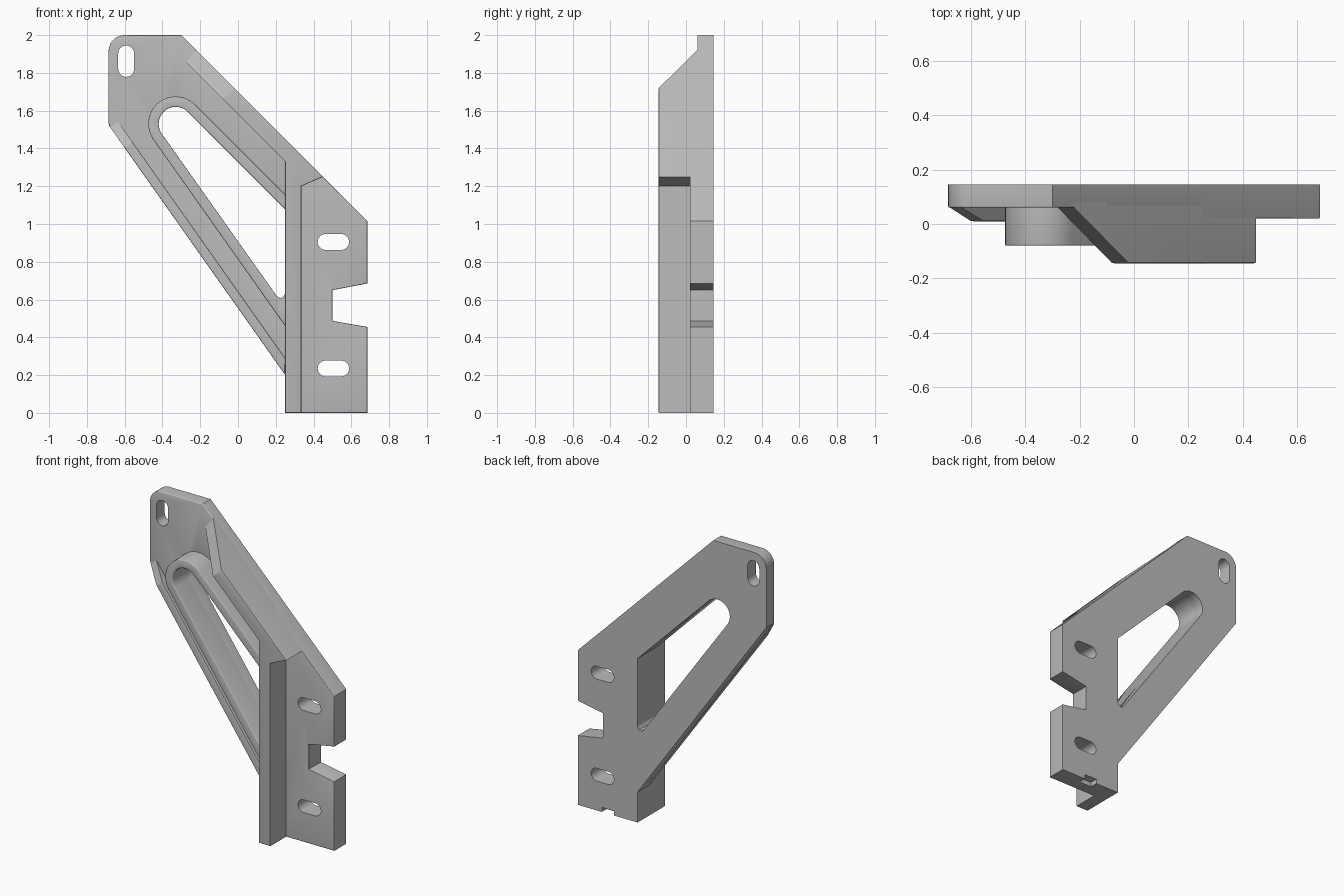
import bpy, bmesh, math
from mathutils import Vector

cube = bpy.data.objects.get("Cube")
if cube:
    bpy.data.objects.remove(cube, do_unlink=True)

grey = bpy.data.materials.new("plain_grey")
grey.use_nodes = True
grey.diffuse_color = (0.5, 0.5, 0.5, 1)
grey.node_tree.nodes["Principled BSDF"].inputs["Base Color"].default_value = (0.5, 0.5, 0.5, 1)


def arc(cx, cz, r, start, end, steps=16):
    """Points on an arc in the XZ plane, angles in degrees."""
    angles = [math.radians(start + (end - start) * i / steps) for i in range(steps + 1)]
    return [(cx + r * math.cos(a), cz + r * math.sin(a)) for a in angles]


def prism(name, outline, front, back, bevel=0.0, back_outline=None):
    """Extrude an XZ outline along Y, with rounded front edges."""
    bm = bmesh.new()
    near = [bm.verts.new((x, front, z)) for x, z in outline]
    far = [bm.verts.new((x, back, z)) for x, z in (back_outline or outline)]
    cap = bm.faces.new(near)
    bm.faces.new(far[::-1])
    for i in range(len(near)):
        j = (i + 1) % len(near)
        bm.faces.new((near[j], near[i], far[i], far[j]))
    bmesh.ops.recalc_face_normals(bm, faces=bm.faces[:])
    if bevel:
        bmesh.ops.bevel(bm, geom=list(cap.edges), offset=bevel, segments=3,
                        profile=0.5, affect='EDGES', clamp_overlap=True)
    mesh = bpy.data.meshes.new(name)
    bm.to_mesh(mesh)
    bm.free()
    mesh.materials.append(grey)
    obj = bpy.data.objects.new(name, mesh)
    bpy.context.collection.objects.link(obj)
    return obj


def select(obj):
    bpy.ops.object.select_all(action='DESELECT')
    obj.select_set(True)
    bpy.context.view_layer.objects.active = obj


def cut(obj, outline, front=-0.5, back=0.5):
    """Subtract a prism from the object."""
    cutter = prism("cutter", outline, front, back)
    mod = obj.modifiers.new("cut", 'BOOLEAN')
    mod.operation, mod.solver, mod.object = 'DIFFERENCE', 'EXACT', cutter
    select(obj)
    bpy.ops.object.modifier_apply(modifier=mod.name)
    bpy.data.objects.remove(cutter, do_unlink=True)


def slot(x, z, half, r, upright=False):
    if upright:
        return arc(x, z + half, r, 0, 180) + arc(x, z - half, r, 180, 360)
    return arc(x + half, z, r, -90, 90) + arc(x - half, z, r, 90, 270)


# Shared dimensions
BACK = 0.145
POST_X = 0.25
CX, CZ = -0.33, 1.53
LOW = math.degrees(math.atan2(-0.577, -0.816)) + 360


def window_edge(r):
    """Rounded end of the window between its two sloping sides."""
    pts = arc(CX, CZ, r, 45, LOW, 24)
    top_z = pts[0][1] + pts[0][0] - POST_X
    low_z = pts[-1][1] - (POST_X - pts[-1][0]) * 1.414
    return [(POST_X, top_z)] + pts, low_z


inner, _ = window_edge(0.09)
inner += [(0.205, 0.619), (0.221, 0.608), (0.238, 0.611), (POST_X, 0.63)]
outer, outer_low = window_edge(0.145)
outer.append((POST_X, outer_low))

# Thin triangular panel, open towards the post
panel = prism("panel", [(POST_X, 0.2), (-0.685, 1.53)] + arc(-0.6, 1.915, 0.085, 180, 90, 10)
              + [(-0.3, 2.0), (POST_X, 1.45)] + inner, 0.06, BACK, 0.01)
cut(panel, slot(-0.592, 1.862, 0.041, 0.042, True))

# Mounting flange with side notch, two slots and a small rear notch at the foot
flange = prism("mounting_flange", [
    (POST_X, 0), (0.685, 0), (0.685, 0.455), (0.5, 0.487), (0.5, 0.65), (0.685, 0.685),
    (0.685, 1.015), (POST_X, 1.45)], 0.02, BACK, 0.004)
for z in (0.235, 0.905):
    cut(flange, slot(0.505, z, 0.041, 0.042))
cut(flange, [(0.42, -0.1), (0.51, -0.1), (0.51, 0.03), (0.42, 0.03)], 0.095, 0.3)

# Upright post and diagonal top rib in one piece, with a ramp at the upper end
rib = [(-0.02, 1.72), (0.45, 1.25), (0.335, 1.2), (0.335, 0), (POST_X, 0),
       (POST_X, 1.33), (-0.08, 1.66)]
ramped = [(-0.24, 1.94)] + rib[1:-1] + [(-0.30, 1.88)]
prism("post_and_top_rib", rib, -BACK, 0.08, 0.006, ramped)

# Raised rim around the window
prism("window_rim", outer + inner[::-1], -0.08, 0.08, 0.008)

# Low rib along the bottom diagonal, ramped at its upper end
low_rib = [(POST_X, 0.2), (-0.6, 1.403), (-0.558, 1.433), (POST_X, 0.29)]
low_back = [low_rib[0], (-0.685, 1.523), (-0.643, 1.553), low_rib[3]]
prism("lower_rib", low_rib, 0.01, 0.065, 0.008, low_back)

# Keep flat faces crisp and curved faces smooth
for obj in [o for o in bpy.context.scene.objects if o.type == 'MESH' and grey.name in o.data.materials]:
    select(obj)
    bpy.ops.object.shade_smooth_by_angle(angle=math.radians(31))
